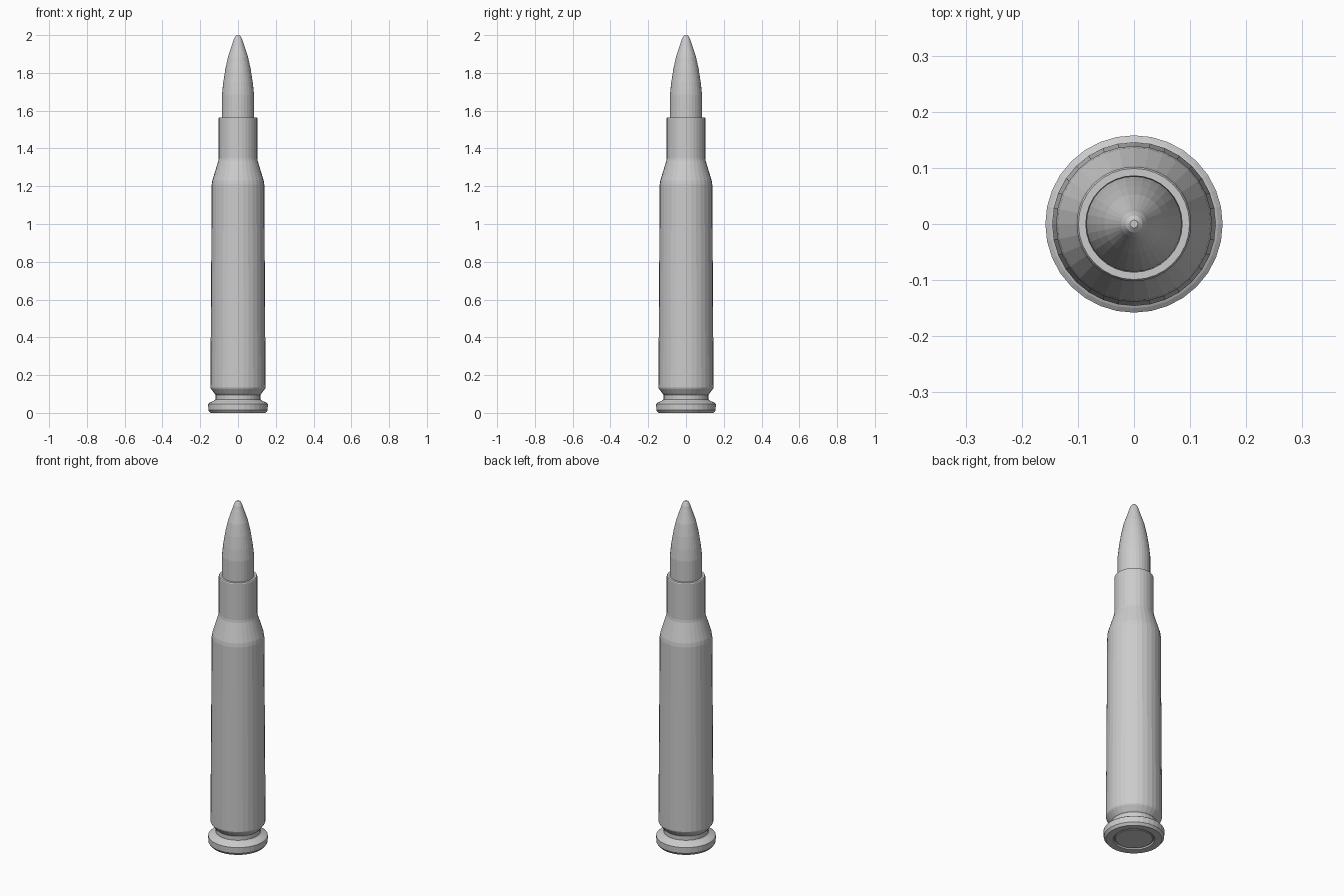
import bpy, bmesh, math

if "Cube" in bpy.data.objects:
    bpy.data.objects.remove(bpy.data.objects["Cube"])

SIDES = 32


def lathe(name, profile):
    """Revolve (radius, z) points around z; zero radius closes to a pole."""
    bm = bmesh.new()
    rings = []
    for r, z in profile:
        if r == 0:
            rings.append([bm.verts.new((0, 0, z))] * SIDES)
        else:
            rings.append([bm.verts.new((r * math.cos(2 * math.pi * i / SIDES),
                                        r * math.sin(2 * math.pi * i / SIDES), z))
                          for i in range(SIDES)])
    for a, b in zip(rings, rings[1:]):
        for i in range(SIDES):
            j = (i + 1) % SIDES
            corners = list(dict.fromkeys((a[i], a[j], b[j], b[i])))
            bm.faces.new(corners)
    bmesh.ops.recalc_face_normals(bm, faces=bm.faces)
    mesh = bpy.data.meshes.new(name)
    bm.to_mesh(mesh)
    bm.free()
    obj = bpy.data.objects.new(name, mesh)
    bpy.context.collection.objects.link(obj)
    return obj


# Case: recessed base, rim, extractor groove, tapered body, shoulder, neck
lathe("case", [
    (0, 0.008), (0.104, 0.008), (0.108, 0.0), (0.146, 0.0), (0.157, 0.014),
    (0.158, 0.048), (0.150, 0.054), (0.124, 0.066), (0.118, 0.072),
    (0.118, 0.096), (0.124, 0.102), (0.143, 0.127), (0.146, 0.134),
    (0.139, 1.208), (0.136, 1.230), (0.104, 1.335), (0.102, 1.350),
    (0.102, 1.560), (0.099, 1.565), (0.086, 1.565), (0.084, 1.545), (0, 1.545)])

# Primer disc set in the base
lathe("primer", [(0, 0.002), (0.096, 0.002), (0.100, 0.005), (0.100, 0.012), (0, 0.012)])

# Bullet with curved ogive and small blunt tip
lathe("bullet", [
    (0, 1.55), (0.085, 1.55), (0.085, 1.685), (0.078, 1.75), (0.067, 1.82),
    (0.053, 1.885), (0.028, 1.960), (0.023, 1.977), (0.015, 1.993),
    (0.007, 2.0), (0, 2.0)])
